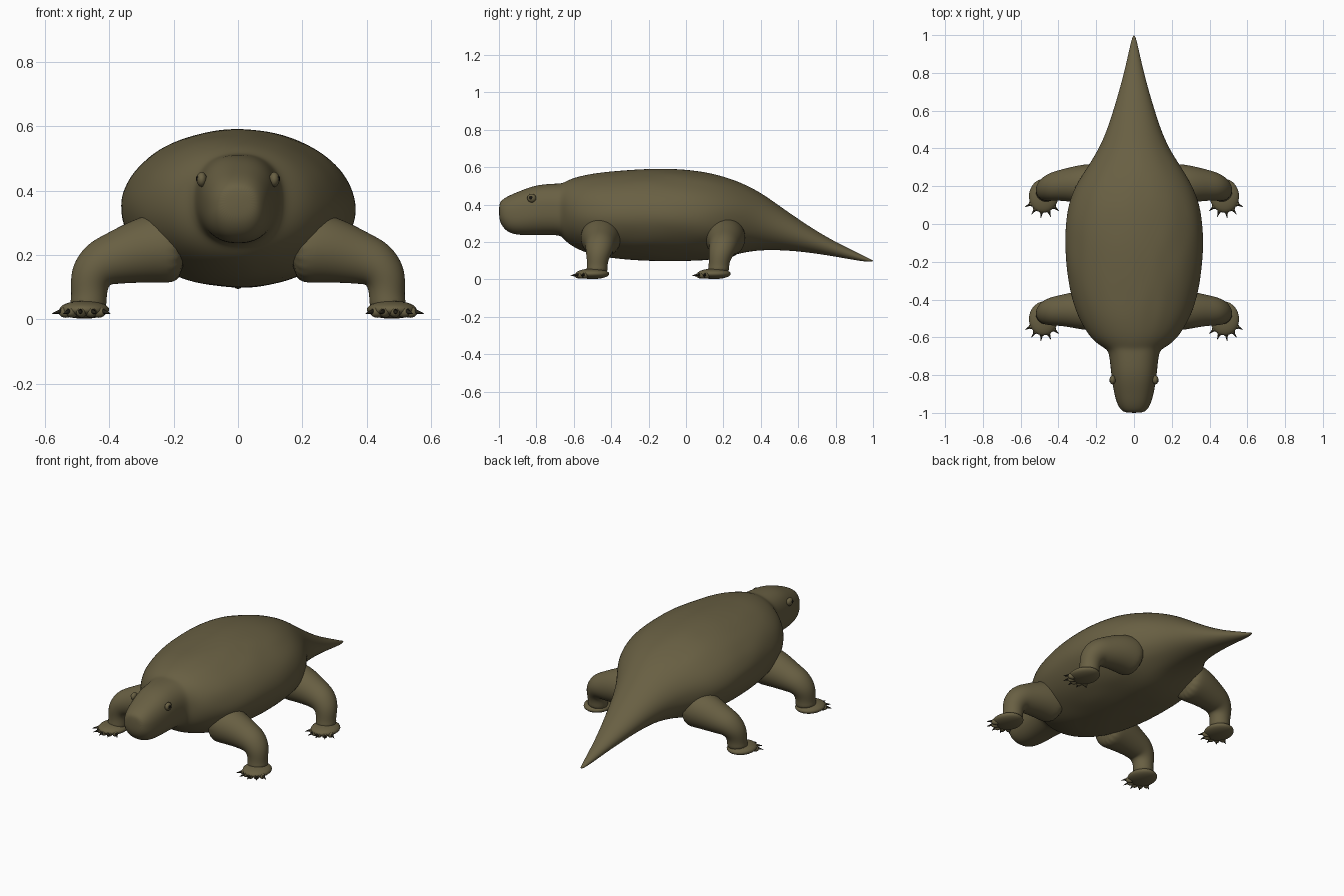
import bpy, bmesh, math
from mathutils import Vector, Matrix, noise

cube = bpy.data.objects.get("Cube")
if cube:
    bpy.data.objects.remove(cube, do_unlink=True)


def material(name, colour):
    mat = bpy.data.materials.new(name)
    mat.use_nodes = True
    mat.diffuse_color = (*colour, 1)
    mat.node_tree.nodes["Principled BSDF"].inputs["Base Color"].default_value = (*colour, 1)
    return mat


HIDE = material("olive brown hide", (0.14, 0.116, 0.056))
CLAW = material("dark claw", (0.02, 0.017, 0.01))
PUPIL = material("black pupil", (0.008, 0.007, 0.005))


def finish(bm, name, mat, levels=0):
    bmesh.ops.recalc_face_normals(bm, faces=bm.faces)
    mesh = bpy.data.meshes.new(name)
    bm.to_mesh(mesh)
    bm.free()
    mesh.materials.append(mat)
    mesh.shade_smooth()
    obj = bpy.data.objects.new(name, mesh)
    bpy.context.collection.objects.link(obj)
    if levels:
        sub = obj.modifiers.new("Smooth", "SUBSURF")
        sub.levels = sub.render_levels = levels
    return obj


def loft(rings, name, mat, levels=1):
    """Skin closed rings of points and cap both ends."""
    bm = bmesh.new()
    rows = [[bm.verts.new(p) for p in ring] for ring in rings]
    n = len(rows[0])
    for a, b in zip(rows, rows[1:]):
        for i in range(n):
            bm.faces.new((a[i], a[(i + 1) % n], b[(i + 1) % n], b[i]))
    bm.faces.new(rows[0])
    bm.faces.new(rows[-1])
    return finish(bm, name, mat, levels)


def ellipsoid(name, centre, size, mat, turn=0.0):
    bm = bmesh.new()
    place = (Matrix.Translation(centre) @ Matrix.Rotation(turn, 4, "Z")
             @ Matrix.Diagonal((*size, 1)))
    bmesh.ops.create_uvsphere(bm, u_segments=24, v_segments=14, radius=1, matrix=place)
    return finish(bm, name, mat)


# Body, head and tail: station along y, half width, underside, top
STATIONS = [
    (-1.0, .045, .325, .405), (-.985, .07, .285, .425), (-.95, .09, .25, .447),
    (-.9, .104, .238, .468), (-.84, .115, .236, .492), (-.78, .122, .238, .508),
    (-.7, .13, .238, .513), (-.665, .14, .232, .514), (-.645, .18, .205, .523),
    (-.6, .235, .17, .545), (-.5, .295, .13, .567), (-.4, .329, .113, .578),
    (-.3, .35, .105, .586), (-.2, .362, .1, .591), (-.1, .366, .098, .592),
    (0, .363, .099, .587), (.1, .348, .1, .575), (.2, .313, .112, .552),
    (.3, .25, .143, .517), (.4, .185, .157, .465), (.5, .142, .157, .393),
    (.6, .11, .15, .323), (.7, .08, .138, .257), (.8, .053, .122, .2),
    (.9, .03, .104, .152), (.97, .014, .094, .115), (1.0, .004, .095, .103)]

SIDES = 40
rings = []
for y, w, low, high in STATIONS:
    power = 0.85 if y < -.66 else 1.0      # the head is slightly boxy
    bumpy = .006 if -.6 < y < .4 else .001
    ring = []
    for i in range(SIDES):
        a = math.tau * i / SIDES
        c, s = math.cos(a), math.sin(a)
        c = math.copysign(abs(c) ** power, c)
        s = math.copysign(abs(s) ** power, s)
        p = Vector((w * c, y, (low + high) / 2 + (high - low) / 2 * s))
        k = noise.noise(p * 14) * bumpy
        ring.append(p + Vector((c, 0, s)) * k)
    rings.append(ring)
loft(rings, "body", HIDE, 2)

# Leg path: x, z, radius in the bend plane, radius along y, share of forward lean
LEG = [
    (.16, .22, .11, .11, 0), (.25, .225, .112, .11, 0), (.32, .208, .098, .096, 0),
    (.38, .19, .083, .084, .1), (.43, .172, .077, .077, .3), (.457, .137, .068, .068, .6),
    (.463, .1, .058, .057, .9), (.463, .065, .055, .055, 1), (.468, .03, .06, .06, 1.1)]


def build_leg(name, side, y0, lean):
    path = [Vector((x, 0, z)) for x, z, *_ in LEG]
    rings = []
    for i, (x, z, r, ry, f) in enumerate(LEG):
        along = (path[min(i + 1, len(path) - 1)] - path[max(i - 1, 0)]).normalized()
        across = Vector((-along.z, 0, along.x))
        ring = []
        for j in range(20):
            a = math.tau * j / 20
            p = path[i] + across * r * math.cos(a)
            p.y = y0 + lean * f + ry * math.sin(a)
            p.x *= side
            ring.append(p)
        rings.append(ring)
    loft(rings, name + "_leg", HIDE, 2)

    # Foot with toes and claws fanned forward
    fy = y0 + lean - .025
    turn = side * .12
    ellipsoid(name + "_foot", (side * .478, fy, .03), (.078, .09, .028), HIDE, turn)
    for k in range(5):
        a = math.radians(-56 + 28 * k) + turn
        out = Vector((math.sin(a), -math.cos(a), 0))
        base = Vector((side * .48, fy - .01, .022)) + out * .062
        ellipsoid(f"{name}_toe_{k + 1}", base, (.016, .024, .017), HIDE, a)
        bm = bmesh.new()
        aim = (out + Vector((0, 0, -.2))).to_track_quat("Z", "Y").to_matrix().to_4x4()
        bmesh.ops.create_cone(bm, cap_ends=True, segments=10, radius1=.009, radius2=.001,
                              depth=.036, matrix=Matrix.Translation(base + out * .03) @ aim)
        finish(bm, f"{name}_claw_{k + 1}", CLAW)


for side, label in ((1, "left"), (-1, "right")):
    build_leg("front_" + label, side, -.455, -.02)
    build_leg("hind_" + label, side, .21, -.035)
    # Eyes: bulging lid with a dark pupil
    ellipsoid(label + "_eye", (side * .113, -.825, .435), (.016, .024, .023), HIDE)
    ellipsoid(label + "_pupil", (side * .124, -.829, .437), (.0065, .011, .011), PUPIL)
    # Nostrils
    ellipsoid(label + "_nostril", (side * .035, -.992, .385), (.006, .004, .005), PUPIL)
